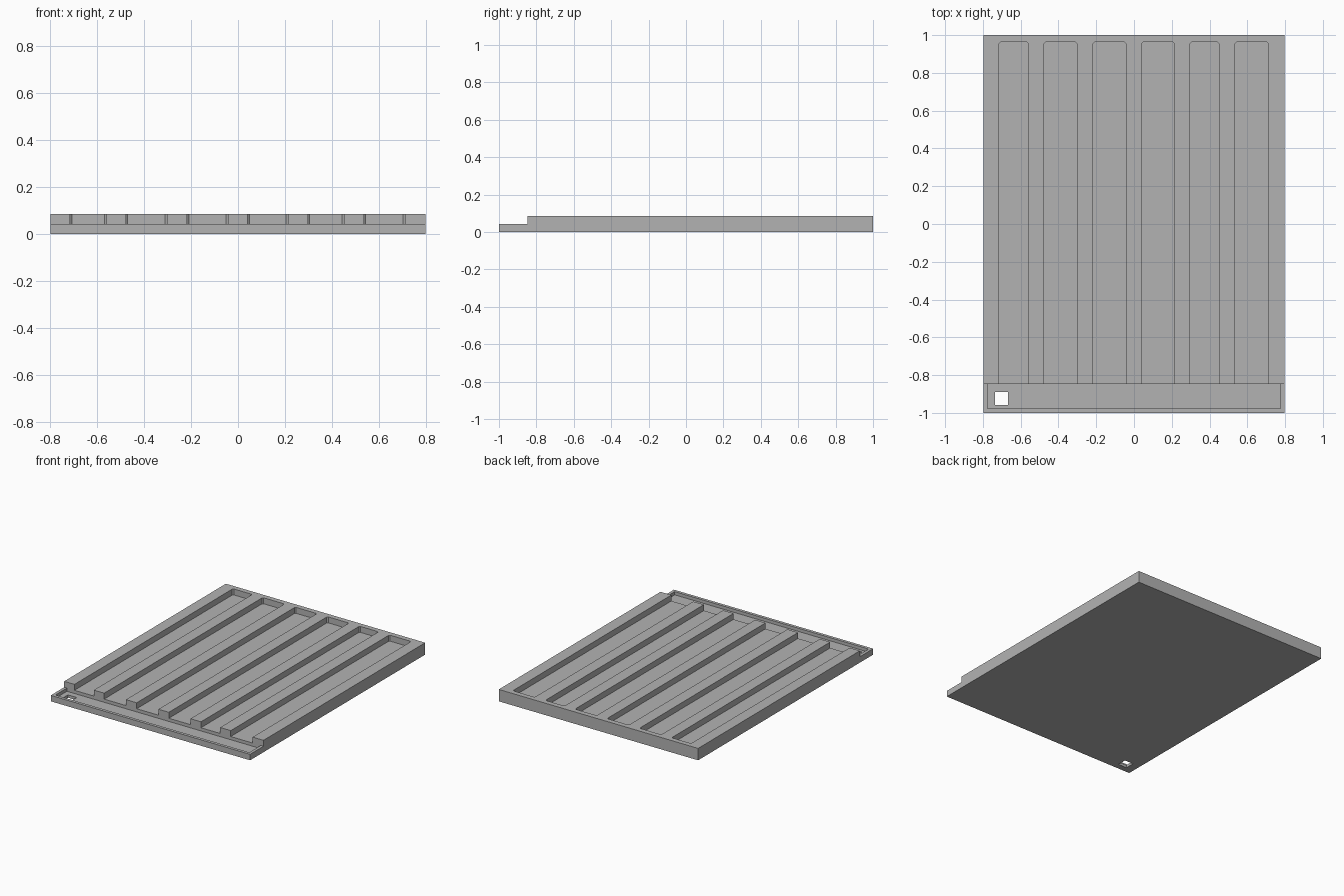
import bpy
import bmesh

if "Cube" in bpy.data.objects:
    bpy.data.objects.remove(bpy.data.objects["Cube"], do_unlink=True)

HALF_X, HALF_Y = 0.797, 1.0
STEP_Z, TOP_Z, TROUGH_Z = 0.043, 0.086, 0.02
DECK_FRONT, SLOT_BACK, CORNER = -0.847, 0.963, 0.008
SLOTS = [(-0.715, -0.56), (-0.477, -0.303), (-0.217, -0.043),
         (0.04, 0.213), (0.297, 0.45), (0.535, 0.71)]

# Single plain grey
grey = bpy.data.materials.new("plain_grey")
grey.use_nodes = True
colour = (0.45, 0.45, 0.45, 1)
grey.diffuse_color = colour
grey.node_tree.nodes["Principled BSDF"].inputs["Base Color"].default_value = colour


def prism(name, outline, z0, z1):
    """Extrude a flat outline from z0 up to z1."""
    bm = bmesh.new()
    face = bm.faces.new([bm.verts.new((x, y, z0)) for x, y in outline])
    ext = bmesh.ops.extrude_face_region(bm, geom=[face], use_keep_orig=True)
    for v in ext["geom"]:
        if isinstance(v, bmesh.types.BMVert):
            v.co.z = z1
    bmesh.ops.recalc_face_normals(bm, faces=bm.faces)
    mesh = bpy.data.meshes.new(name)
    bm.to_mesh(mesh)
    bm.free()
    obj = bpy.data.objects.new(name, mesh)
    bpy.context.collection.objects.link(obj)
    mesh.materials.append(grey)
    return obj


def rect(x0, x1, y0, y1):
    return [(x0, y0), (x1, y0), (x1, y1), (x0, y1)]


def cut(target, cutter):
    """Subtract the cutter, then discard it."""
    mod = target.modifiers.new(cutter.name, "BOOLEAN")
    mod.operation = "DIFFERENCE"
    mod.solver = "EXACT"
    mod.object = cutter
    cutter.hide_render = True
    bpy.context.view_layer.objects.active = target
    bpy.ops.object.modifier_apply(modifier=mod.name)
    bpy.data.objects.remove(cutter, do_unlink=True)


# Base tray with a collecting trough along the front and a square drain
base = prism("base_tray", rect(-HALF_X, HALF_X, -HALF_Y, HALF_Y), 0, STEP_Z)
cut(base, prism("trough_cutter", rect(-0.775, 0.775, -0.978, DECK_FRONT), TROUGH_Z, 0.1))
cut(base, prism("drain_cutter", rect(-0.737, -0.667, -0.957, -0.889), -0.1, 0.1))

# Raised comb-shaped deck: ribs between slots that open to the front
comb = [(-HALF_X, DECK_FRONT)]
for x0, x1 in SLOTS:
    comb += [(x0, DECK_FRONT), (x0, SLOT_BACK - CORNER), (x0 + CORNER, SLOT_BACK),
             (x1 - CORNER, SLOT_BACK), (x1, SLOT_BACK - CORNER), (x1, DECK_FRONT)]
comb += [(HALF_X, DECK_FRONT), (HALF_X, HALF_Y), (-HALF_X, HALF_Y)]
prism("ribbed_deck", comb, STEP_Z, TOP_Z)
